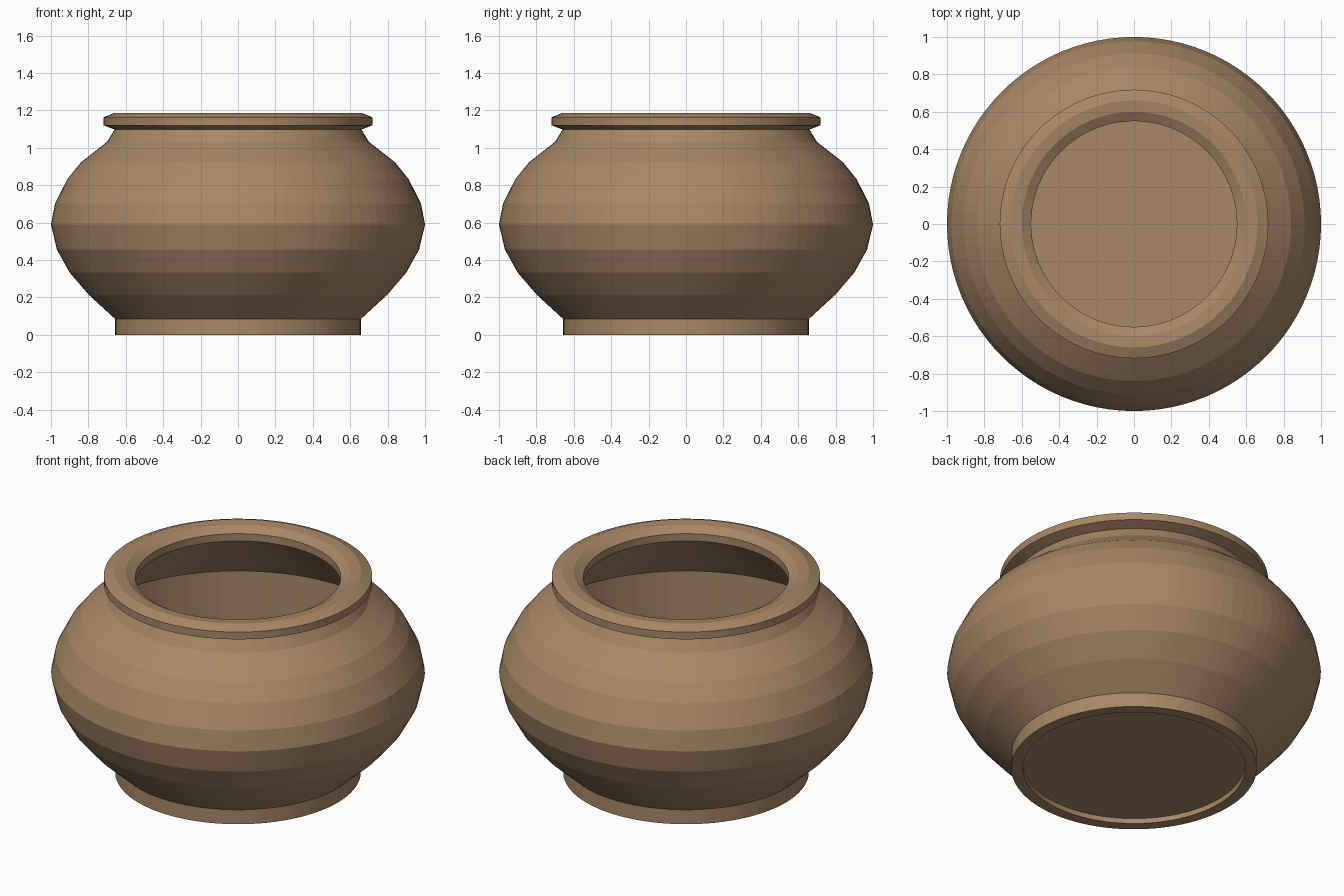
import bpy, bmesh, math

if "Cube" in bpy.data.objects:
    bpy.data.objects.remove(bpy.data.objects["Cube"])

SEGMENTS = 96

# One clay colour for the whole pot
clay = bpy.data.materials.new("brown_clay")
clay.diffuse_color = (0.39, 0.245, 0.135, 1.0)
clay.use_nodes = True
clay.node_tree.nodes["Principled BSDF"].inputs["Base Color"].default_value = clay.diffuse_color


def lathe(name, profile):
    """Spin an (r, z) profile round the z axis; points with r = 0 close the ends."""
    bm = bmesh.new()
    rings = []
    for r, z in profile:
        if r == 0:
            rings.append([bm.verts.new((0, 0, z))] * SEGMENTS)
        else:
            rings.append([bm.verts.new((r * math.cos(a), r * math.sin(a), z))
                          for a in (2 * math.pi * i / SEGMENTS for i in range(SEGMENTS))])
    for low, high in zip(rings, rings[1:]):
        for i in range(SEGMENTS):
            j = (i + 1) % SEGMENTS
            corners = list(dict.fromkeys((low[i], low[j], high[j], high[i])))
            bm.faces.new(corners)
    bmesh.ops.recalc_face_normals(bm, faces=bm.faces)
    mesh = bpy.data.meshes.new(name)
    bm.to_mesh(mesh)
    bm.free()
    mesh.materials.append(clay)
    obj = bpy.data.objects.new(name, mesh)
    bpy.context.collection.objects.link(obj)
    return obj


# Recessed underside and foot ring
foot = [(0, 0.03), (0.595, 0.03), (0.595, 0), (0.657, 0), (0.657, 0.085)]
# Faceted round belly up to the neck
belly = [(0.797, 0.213), (0.90, 0.333), (0.968, 0.455), (1.0, 0.59),
         (0.978, 0.703), (0.912, 0.833), (0.84, 0.922), (0.70, 1.032), (0.66, 1.098)]
# Flared lip with a bevelled mouth
lip = [(0.718, 1.12), (0.718, 1.163), (0.66, 1.187), (0.60, 1.182),
       (0.55, 1.153), (0.55, 1.11)]
# Hollow inside and flat floor
inside = [(0.90, 0.77), (0.90, 0.45), (0.60, 0.12), (0, 0.12)]

lathe("round_pot", foot + belly + lip + inside)
